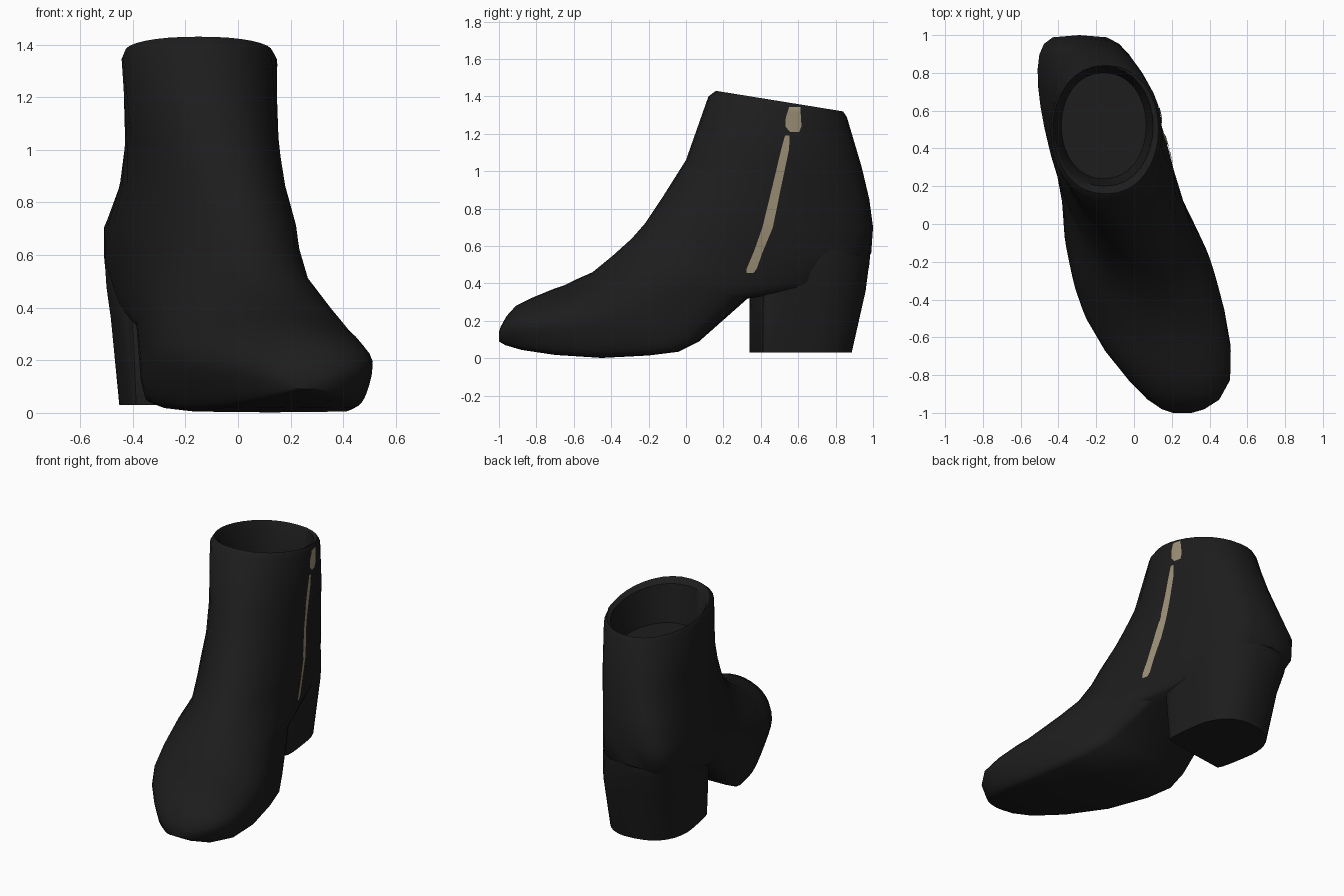
import bpy, bmesh, math
from mathutils import Vector
from mathutils.bvhtree import BVHTree

cube = bpy.data.objects.get("Cube")
if cube:
    bpy.data.objects.remove(cube, do_unlink=True)

SIDES = 32


def material(name, color):
    mat = bpy.data.materials.new(name)
    mat.use_nodes = True
    mat.diffuse_color = (*color, 1)
    bsdf = next(n for n in mat.node_tree.nodes if n.type == 'BSDF_PRINCIPLED')
    bsdf.inputs["Base Color"].default_value = (*color, 1)
    bsdf.inputs["Roughness"].default_value = 0.7
    return mat


black = material("black leather", (0.012, 0.012, 0.012))
tan = material("tan zip", (0.335, 0.28, 0.185))


def section(a, b, width, b_power, a_power=0.85, shift=0, slope=-0.26, skew=0):
    """Closed ring from a to b, each (y, z); a lower power makes that end boxier.
    The foot points towards +x, so ring centres follow a slanted line."""
    a, b = Vector(a), Vector(b)
    mid = (a + b) / 2
    ring = []
    for i in range(SIDES):
        t = 2 * math.pi * i / SIDES
        c, s = math.cos(t), math.sin(t)
        p = a_power if c > 0 else b_power
        side = math.copysign(abs(s) ** p, s) * width if abs(s) > 1e-6 else 0
        y, z = mid + (a - b) / 2 * c
        centre = -0.01 - 0.26 * mid[0] + shift + slope * (y - mid[0])
        ring.append((centre + side, y + skew * side, z))
    return ring


def finish(name, bm, mat):
    mesh = bpy.data.meshes.new(name)
    bm.to_mesh(mesh)
    obj = bpy.data.objects.new(name, mesh)
    bpy.context.collection.objects.link(obj)
    mesh.materials.append(mat)
    bpy.ops.object.select_all(action='DESELECT')
    obj.select_set(True)
    bpy.context.view_layer.objects.active = obj
    bpy.ops.object.shade_smooth_by_angle(angle=math.radians(40))


def loft(name, stations, mat):
    bm = bmesh.new()
    rings = [[bm.verts.new(p) for p in section(*s)] for s in stations]
    for r, q in zip(rings, rings[1:]):
        for i in range(SIDES):
            j = (i + 1) % SIDES
            bm.faces.new((r[i], r[j], q[j], q[i]))
    bm.faces.new(rings[0])
    bm.faces.new(rings[-1])
    bmesh.ops.recalc_face_normals(bm, faces=bm.faces[:])
    finish(name, bm, mat)
    return BVHTree.FromBMesh(bm)


# Upper: lining floor, up to the collar, down the shaft, out to the toe
upper = loft("boot_upper", [
    ((0.24, 1.16), (0.80, 1.13), 0.225, 0.9, 0.9, -0.015, 0),
    ((0.20, 1.40), (0.83, 1.31), 0.26, 0.9, 0.9, -0.015, 0),
    ((0.16, 1.43), (0.84, 1.32), 0.28, 0.9, 0.9, -0.01, 0),
    ((0.12, 1.40), (0.86, 1.29), 0.295, 0.9, 0.9, -0.01, 0),
    ((0.00, 1.06), (0.94, 1.02), 0.285, 0.75, 0.9, -0.005, -0.12),
    ((-0.12, 0.87), (0.98, 0.85), 0.29, 0.6, 0.95, -0.01, -0.2),
    ((-0.22, 0.72), (1.00, 0.70), 0.315, 0.48, 1.0, -0.02),
    ((-0.29, 0.64), (0.99, 0.56), 0.315, 0.45, 1.0, -0.02),
    ((-0.39, 0.55), (0.80, 0.38), 0.31, 0.35, 1.0, -0.015),
    ((-0.50, 0.46), (0.33, 0.32), 0.33, 0.25, 1.0, -0.02),
    ((-0.58, 0.425), (0.07, 0.09), 0.37, 0.15, 1.05, -0.016),
    ((-0.65, 0.39), (-0.04, 0.035), 0.38, 0.1, 1.1, -0.01),
    ((-0.71, 0.37), (-0.20, 0.015), 0.375, 0.1, 1.1, -0.005),
    ((-0.82, 0.325), (-0.45, 0.002), 0.34, 0.1, 1.1, 0.015),
    ((-0.91, 0.28), (-0.70, 0.018), 0.275, 0.1, 1.1, 0.035),
    ((-0.96, 0.225), (-0.88, 0.045), 0.195, 0.15, 1.0, 0.03),
    ((-0.99, 0.17), (-0.965, 0.07), 0.115, 0.25, 0.9, 0.015),
    ((-1.00, 0.14), (-1.00, 0.09), 0.05, 0.6, 0.85, 0.005),
], black)

# Block heel: rounded back, flat front
loft("heel", [
    ((0.88, 0.03), (0.37, 0.03), 0.245, 0.06, 0.8, -0.03, -0.15, 0.16),
    ((0.955, 0.36), (0.37, 0.36), 0.27, 0.06, 0.8, -0.025, -0.18, 0.15),
    ((0.98, 0.50), (0.42, 0.44), 0.28, 0.25, 0.8, -0.02, -0.22, 0.05),
    ((0.99, 0.62), (0.46, 0.54), 0.28, 0.6, 0.85, -0.02),
    ((0.96, 0.70), (0.48, 0.62), 0.24, 0.85),
], black)


def plate(name, path, steps=4):
    """Thin strip laid on the +x side; path rows are (y, z, half width)."""
    rows = []
    for p, q in zip(path, path[1:]):
        rows += [Vector(p).lerp(Vector(q), k / steps) for k in range(steps)]
    rows.append(Vector(path[-1]))
    bm = bmesh.new()
    grid = []
    for y, z, half in rows:
        line = []
        for k in (-1, 0, 1):
            hit, normal, _, _ = upper.ray_cast(Vector((2, y + k * half, z)), Vector((-1, 0, 0)))
            line.append(bm.verts.new(hit + normal * 0.006))
        grid.append(line)
    for r, q in zip(grid, grid[1:]):
        for i in range(2):
            bm.faces.new((r[i], q[i], q[i + 1], r[i + 1]))
    finish(name, bm, tan)


# Side zip and its pull tab
plate("zip_strip", [(0.54, 1.19, 0.012), (0.53, 1.12, 0.021), (0.48, 0.90, 0.024),
                    (0.435, 0.70, 0.028), (0.385, 0.57, 0.024), (0.35, 0.48, 0.027),
                    (0.34, 0.455, 0.018)])
plate("zip_tab", [(0.58, 1.34, 0.03), (0.573, 1.29, 0.04), (0.573, 1.24, 0.043),
                  (0.58, 1.21, 0.024)])
